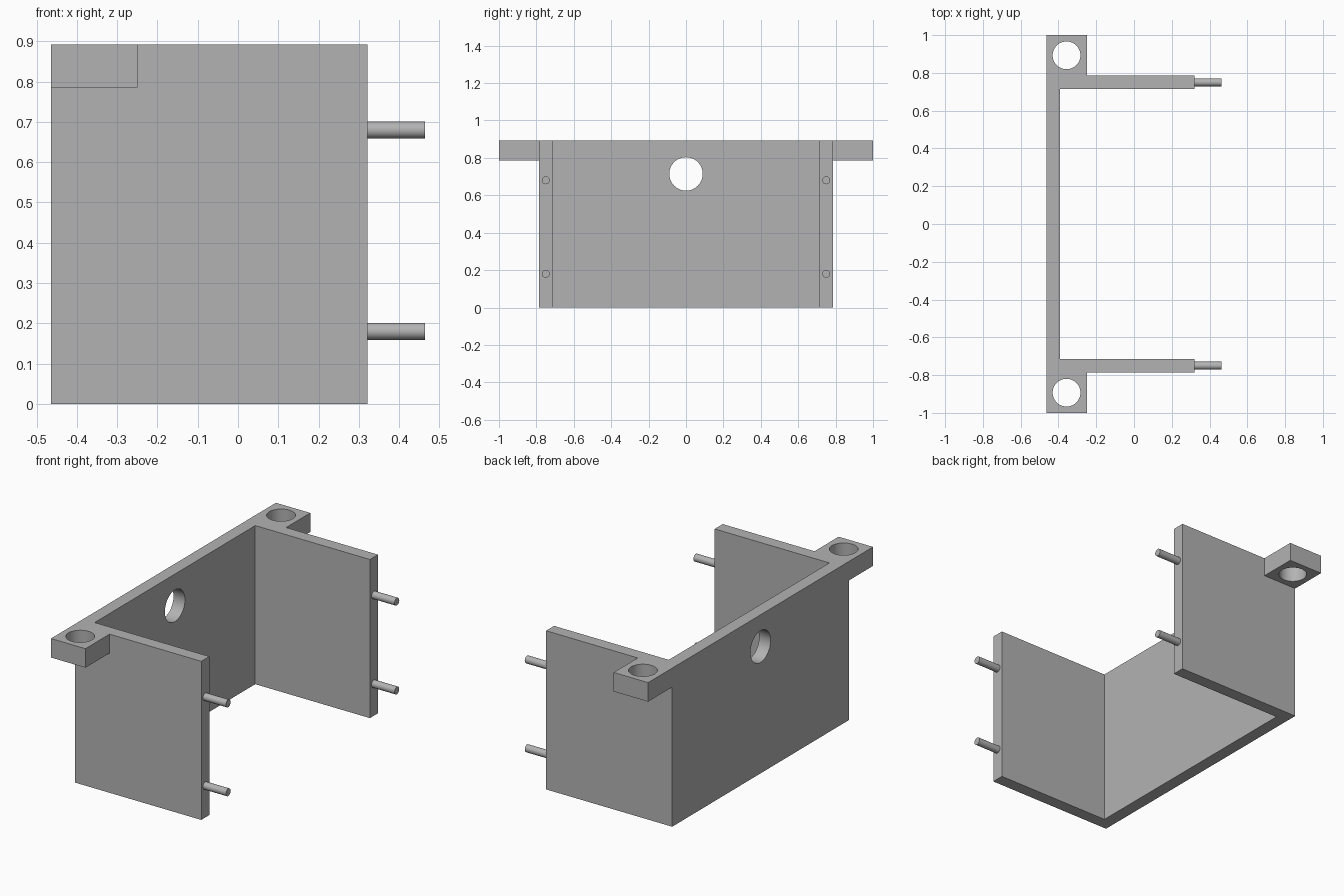
import bpy
import bmesh
from math import pi
from mathutils import Matrix, Vector

cube = bpy.data.objects.get("Cube")
if cube:
    bpy.data.objects.remove(cube, do_unlink=True)

# Main dimensions
U = 1 / 14                      # wall thickness, the module of the part
BACK, FRONT, TIP = -6.5 * U, 4.5 * U, 6.5 * U
SIDE, HEIGHT, EAR = 11 * U, 12.5 * U, 3 * U

grey = bpy.data.materials.new("plain grey")
grey.use_nodes = True
colour = (0.45, 0.45, 0.45, 1)
grey.diffuse_color = colour
grey.node_tree.nodes["Principled BSDF"].inputs["Base Color"].default_value = colour


def finish(name, bm):
    bmesh.ops.recalc_face_normals(bm, faces=bm.faces)
    mesh = bpy.data.meshes.new(name)
    bm.to_mesh(mesh)
    bm.free()
    mesh.materials.append(grey)
    obj = bpy.data.objects.new(name, mesh)
    bpy.context.collection.objects.link(obj)
    return obj


def prism(name, outline, z0, z1):
    bm = bmesh.new()
    face = bm.faces.new([bm.verts.new((x, y, z0)) for x, y in outline])
    top = bmesh.ops.extrude_face_region(bm, geom=[face])["geom"]
    verts = [v for v in top if isinstance(v, bmesh.types.BMVert)]
    bmesh.ops.translate(bm, verts=verts, vec=(0, 0, z1 - z0))
    return finish(name, bm)


def cylinder(name, centre, radius, length, axis, sides=48):
    turn = Matrix.Rotation(pi / 2, 4, "Y") if axis == "X" else Matrix()
    bm = bmesh.new()
    bmesh.ops.create_cone(bm, cap_ends=True, segments=sides, radius1=radius,
                          radius2=radius, depth=length,
                          matrix=Matrix.Translation(Vector(centre)) @ turn)
    return finish(name, bm)


def combine(target, tool, operation):
    mod = target.modifiers.new(tool.name, "BOOLEAN")
    mod.object, mod.operation, mod.solver = tool, operation, "EXACT"
    bpy.context.view_layer.objects.active = target
    bpy.ops.object.modifier_apply(modifier=mod.name)
    bpy.data.objects.remove(tool, do_unlink=True)


def smooth(obj):
    bpy.ops.object.select_all(action="DESELECT")
    obj.select_set(True)
    bpy.context.view_layer.objects.active = obj
    bpy.ops.object.shade_smooth_by_angle()


# U-shaped bracket: back wall and two side walls
inner = SIDE - U
bracket = prism("bracket", [
    (BACK, -SIDE), (FRONT, -SIDE), (FRONT, -inner), (BACK + U, -inner),
    (BACK + U, inner), (FRONT, inner), (FRONT, SIDE), (BACK, SIDE)], 0, HEIGHT)

# Mounting ears with vertical screw holes
for s in (-1, 1):
    ear = prism("ear", [(BACK, s * SIDE), (BACK + EAR, s * SIDE),
                        (BACK + EAR, s), (BACK, s)], HEIGHT - EAR / 2, HEIGHT)
    hole = cylinder("ear_hole", (BACK + EAR / 2, s * (1 - EAR / 2), HEIGHT),
                    U * 1.03, 1, "Z")
    combine(ear, hole, "DIFFERENCE")
    combine(bracket, ear, "UNION")

# Round opening through the back wall
opening = cylinder("wall_opening", (BACK, 0, 10 * U), 1.25 * U, 4 * U, "X", 64)
combine(bracket, opening, "DIFFERENCE")
smooth(bracket)

# Locating pegs on the free edges of the side walls
for side, s in (("right", -1), ("left", 1)):
    for level, z in (("lower", 0.18), ("upper", 0.68)):
        peg = cylinder(f"{side}_{level}_peg", ((FRONT + TIP) / 2, s * (SIDE - U / 2), z),
                       0.021, TIP - FRONT, "X", 32)
        smooth(peg)
